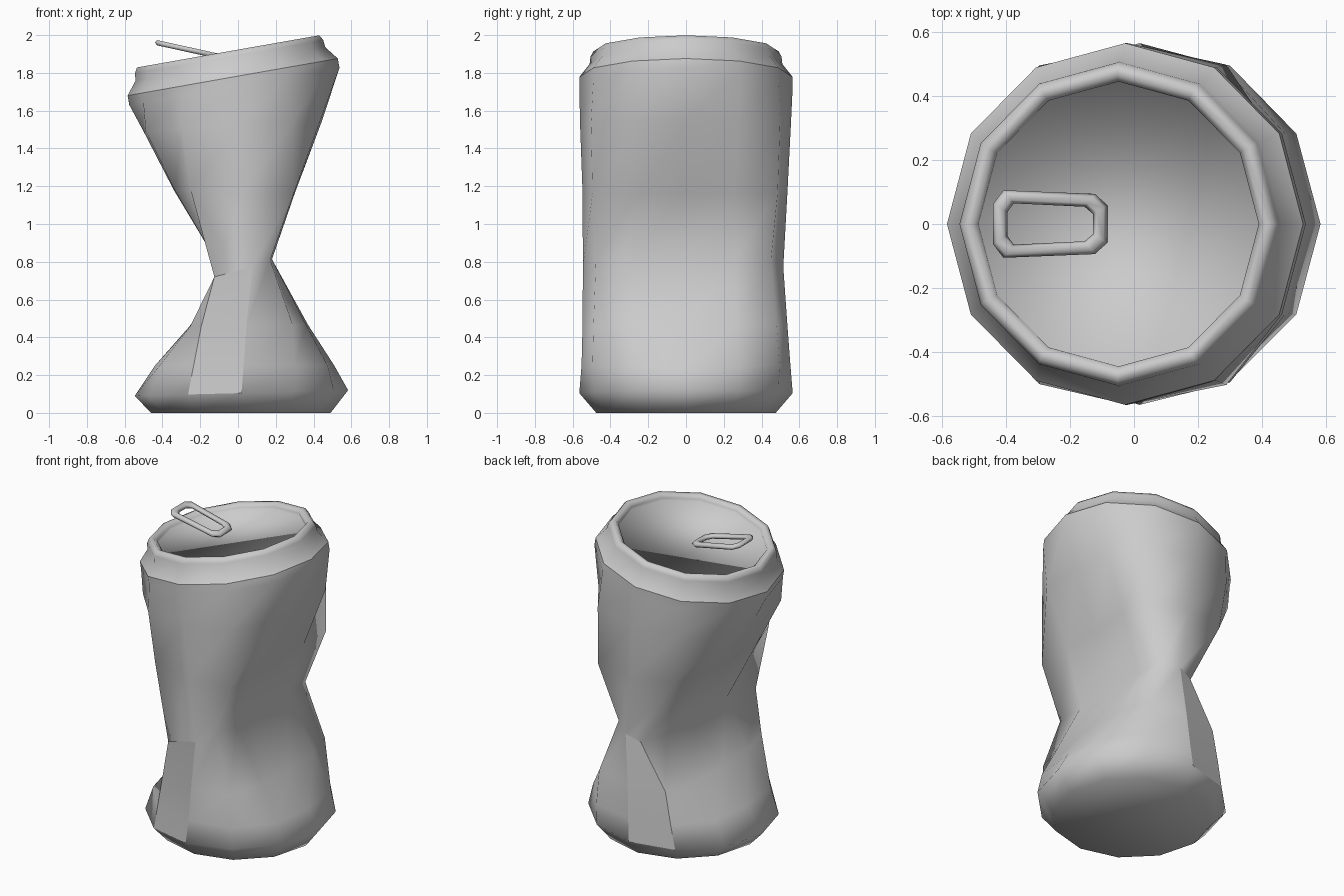
import bpy, bmesh, math
from mathutils import Vector, Matrix

cube = bpy.data.objects.get("Cube")
if cube:
    bpy.data.objects.remove(cube, do_unlink=True)

SIDES = 12
TILT = Matrix.Translation((-0.028, 0, 1.778)) @ Matrix.Rotation(math.radians(-10), 4, 'Y')

metal = bpy.data.materials.new("grey_metal")
metal.use_nodes = True
GREY = (0.6, 0.6, 0.6, 1)
metal.diffuse_color = GREY
metal.node_tree.nodes["Principled BSDF"].inputs["Base Color"].default_value = GREY


def circle(radius, z, cx=0.0, slope=0.0):
    """Horizontal ring of points, optionally rising towards +x."""
    points = []
    for i in range(SIDES):
        a = math.tau * i / SIDES
        points.append(Vector((cx + radius * math.cos(a), radius * math.sin(a),
                              z + slope * math.cos(a))))
    return points


def mirrored(half, z, slope=0.0, front_scale=1.0):
    """Full ring from the (x, y) points of its back half, running from +x round to -x."""
    outline = half + [(x, -front_scale * y) for x, y in half[5:0:-1]]
    return [Vector((x, y, z + slope * x)) for x, y in outline]


def loft(name, rings, closed=False, cap_start=False, cap_end=False, sharp=None):
    """Skin consecutive rings with smooth quads; sharp picks hard edges by (ring, index) pairs."""
    bm = bmesh.new()
    rows = [[bm.verts.new(p) for p in ring] for ring in rings]
    where = {v: (r, i) for r, row in enumerate(rows) for i, v in enumerate(row)}
    count = len(rows[0])
    for r in range(len(rows) if closed else len(rows) - 1):
        low, high = rows[r], rows[(r + 1) % len(rows)]
        for i in range(count):
            j = (i + 1) % count
            bm.faces.new((low[i], low[j], high[j], high[i]))
    if cap_start:
        bm.faces.new(rows[0][::-1])
    if cap_end:
        bm.faces.new(rows[-1])
    bmesh.ops.recalc_face_normals(bm, faces=bm.faces)
    for face in bm.faces:
        face.smooth = True
    if sharp:
        for edge in bm.edges:
            edge.smooth = not sharp(where[edge.verts[0]], where[edge.verts[1]])
    mesh = bpy.data.meshes.new(name)
    bm.to_mesh(mesh)
    bm.free()
    mesh.materials.append(metal)
    obj = bpy.data.objects.new(name, mesh)
    bpy.context.collection.objects.link(obj)
    return obj


# Crushed wall: bulging corners above and below a pinched waist
foot_wall = mirrored([(0.51, 0), (0.475, 0.28), (0.3, 0.495), (0.03, 0.553),
                      (-0.235, 0.493), (-0.415, 0.28), (-0.44, 0)], 0.25)
lower_wall = mirrored([(0.37, 0), (0.36, 0.27), (0.29, 0.48), (0.045, 0.537),
                       (-0.195, 0.49), (-0.255, 0.27), (-0.26, 0)], 0.46, 0.02, 1.02)
waist = mirrored([(0.18, 0), (0.18, 0.26), (0.17, 0.45), (0.075, 0.515),
                  (-0.02, 0.495), (-0.065, 0.3), (-0.065, 0)], 0.745, 0.38, 1.06)
waist[8] = Vector((-0.125, -0.54, 0.72))
upper_wall = mirrored([(0.3, 0), (0.298, 0.25), (0.295, 0.485), (0.03, 0.537),
                       (-0.25, 0.485), (-0.335, 0.25), (-0.34, 0)], 1.17, -0.03, 1.02)
high_wall = mirrored([(0.445, 0), (0.435, 0.28), (0.288, 0.498), (0, 0.555),
                      (-0.297, 0.495), (-0.488, 0.28), (-0.5, 0)], 1.52, 0.06, 1.01)

# Shoulder, neck, rolled lip and recessed lid, all leaning with the crushed top
top_profile = [(0.565, -0.05), (0.565, 0), (0.51, 0.07), (0.506, 0.11), (0.49, 0.138),
               (0.465, 0.138), (0.445, 0.118), (0.445, 0.1)]
rings = [circle(0.475, 0, 0.015), circle(0.565, 0.105, 0.018, 0.015),
         foot_wall, lower_wall, waist, upper_wall, high_wall]
rings += [[TILT @ p for p in circle(r, h)] for r, h in top_profile]

FLAPS = ({3, 4}, {8, 9})
BASE, WAIST, SHOULDER = 1, 4, 8


def can_crease(a, b):
    """Hard edges: the shoulder and the outline of the two flat lower flaps."""
    if a[0] == b[0] == SHOULDER:
        return True
    on_flap = any(a[1] in f and b[1] in f for f in FLAPS)
    if a[0] == b[0]:
        return on_flap and a[0] in (BASE, WAIST)
    return on_flap and BASE <= min(a[0], b[0]) and max(a[0], b[0]) <= WAIST


loft("crushed_can_body", rings, cap_start=True, cap_end=True, sharp=can_crease)

# Raised pull tab: a flattened tube following a tapered rectangle with cut corners
side = [(-0.106, 0.045), (-0.138, 0.074), (-0.392, 0.085), (-0.418, 0.05)]
path = side + [(x, -y) for x, y in reversed(side)]
centre = Vector((-0.26, 0))
tab_rings = []
for x, y in path:
    out = Vector((x, y)) - centre
    out = Vector((out.x * 0.5, out.y)).normalized()
    z = 1.883 - 0.22 * (x + 0.08)
    ring = []
    for k in range(6):
        a = math.tau * k / 6
        d = out * 0.026 * math.cos(a)
        ring.append(Vector((x + d.x, y + d.y, z - 0.22 * d.x + 0.016 * math.sin(a))))
    tab_rings.append(ring)
loft("pull_tab", tab_rings, closed=True)
